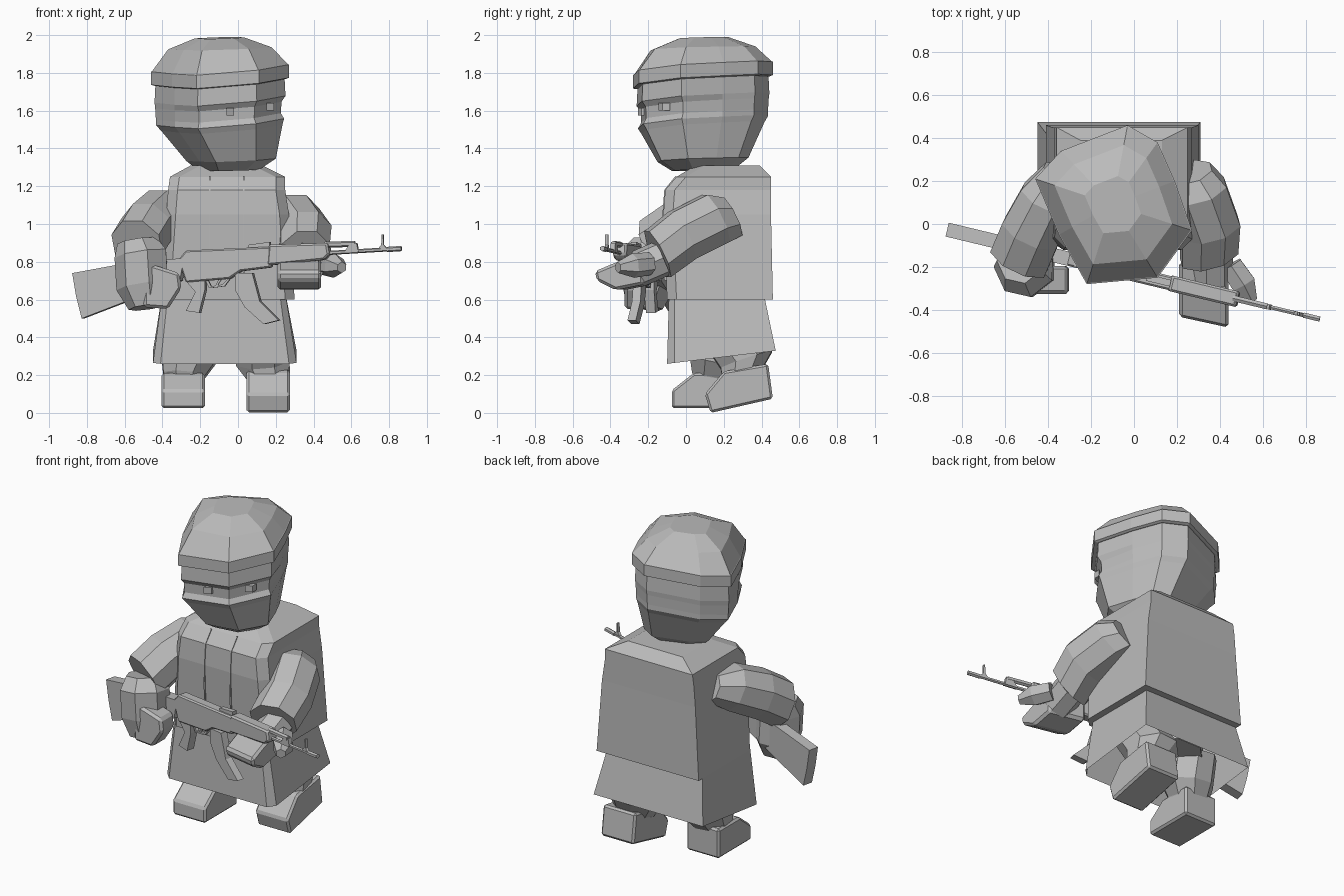
import bpy
import bmesh
import math
from mathutils import Vector

default_cube = bpy.data.objects.get("Cube")
if default_cube:
    bpy.data.objects.remove(default_cube, do_unlink=True)

# One plain clay material
clay = bpy.data.materials.new("plain_grey")
clay.use_nodes = True
clay.diffuse_color = (0.5, 0.5, 0.5, 1)
shader = next(n for n in clay.node_tree.nodes if n.type == "BSDF_PRINCIPLED")
shader.inputs["Base Color"].default_value = clay.diffuse_color


def finish(name, bm, bevel=0):
    """Turn a bmesh into a named, flat shaded object."""
    bmesh.ops.recalc_face_normals(bm, faces=bm.faces)
    mesh = bpy.data.meshes.new(name)
    bm.to_mesh(mesh)
    bm.free()
    mesh.materials.append(clay)
    obj = bpy.data.objects.new(name, mesh)
    bpy.context.scene.collection.objects.link(obj)
    if bevel:
        modifier = obj.modifiers.new("chamfer", "BEVEL")
        modifier.width = bevel
        modifier.segments = 1
    return obj


def loft(name, rings, bevel=0, open_start=False):
    """Skin a stack of equal rings and cap the ends."""
    bm = bmesh.new()
    loops = [[bm.verts.new(point) for point in ring] for ring in rings]
    for low, high in zip(loops, loops[1:]):
        for i in range(len(low)):
            j = (i + 1) % len(low)
            bm.faces.new((low[i], low[j], high[j], high[i]))
    if not open_start:
        bm.faces.new(loops[0])
    bm.faces.new(loops[-1])
    return finish(name, bm, bevel)


def prism(name, profile, place, bevel=0):
    """Extrude a flat profile; place(a, b, side) gives the position."""
    return loft(name, [[place(a, b, side) for a, b in profile]
                       for side in (-1, 1)], bevel)


def limb(name, stations, sides=8):
    """Low-poly tube through (x, y, z, radius) stations."""
    centres = [Vector(station[:3]) for station in stations]
    axis = (centres[-1] - centres[0]).normalized()
    helper = Vector((0, 0, 1)) if abs(axis.z) < 0.9 else Vector((0, 1, 0))
    u = axis.cross(helper).normalized()
    v = axis.cross(u)
    rings = []
    for centre, station in zip(centres, stations):
        ring = []
        for k in range(sides):
            angle = math.tau * (k + 0.5) / sides
            ring.append(centre + station[3] * (u * math.cos(angle) + v * math.sin(angle)))
        rings.append(ring)
    return loft(name, rings)


def box_ring(x_left, x_right, front, back, z, cut=0.05, tilt=0):
    """Rectangle with the two front corners cut off."""
    outline = ((x_left, back), (x_left, front + cut), (x_left + cut, front),
               (x_right - cut, front), (x_right, front + cut), (x_right, back))
    return [(x, y, z + tilt * (y - front)) for x, y in outline]


# Head and cap share one turned and tilted outline
OUTLINE = ((-0.36, 0.12), (-0.24, 0.25), (0.07, 0.37), (0.21, 0.29), (0.29, 0.11),
           (0.37, -0.12), (0.21, -0.34), (-0.12, -0.37), (-0.25, -0.14))
FACE_POINTS = (5, 6, 7)


def head_ring(scale, z, recess=1, shift=0, tilt=1):
    ring = []
    for i, (x, y) in enumerate(OUTLINE):
        s = scale * (recess if i in FACE_POINTS else 1)
        ring.append((-0.1 + shift + x * s, 0.09 + y * s,
                     z + tilt * 0.077 * (x + y) * s))
    return ring


loft("head", [head_ring(0.44, 1.285, shift=0.05, tilt=0.3),
              head_ring(0.65, 1.34, shift=0.06, tilt=0.5),
              head_ring(0.88, 1.51, shift=0.01),
              head_ring(0.93, 1.54),
              head_ring(0.93, 1.57, recess=0.95),
              head_ring(0.94, 1.63, recess=0.95),
              head_ring(0.95, 1.66),
              head_ring(0.93, 1.8)])
loft("cap_band", [head_ring(0.96, 1.75), head_ring(1, 1.755),
                  head_ring(1, 1.825), head_ring(0.96, 1.83)])
loft("cap_crown", [head_ring(0.99, 1.825), head_ring(0.75, 1.93, tilt=0.4),
                   head_ring(0.36, 1.985, tilt=0.4)])

# Eyes
for side, x, y, z in (("right", -0.04, -0.225, 1.595), ("left", 0.17, -0.115, 1.62)):
    prism(side + "_eye", ((-1, -1), (1, -1), (1, 1), (-1, 1)),
          lambda a, b, s: (x + a * 0.02, y + a * 0.01 + s * 0.02, z + b * 0.02))

# Torso vest and open skirt
loft("vest", [box_ring(-0.41, 0.3, -0.1, 0.46, 0.6),
              box_ring(-0.38, 0.27, -0.12, 0.45, 1.05),
              box_ring(-0.37, 0.25, -0.11, 0.45, 1.18),
              box_ring(-0.36, 0.25, -0.05, 0.45, 1.25),
              box_ring(-0.25, 0.13, 0.05, 0.39, 1.31)])
loft("skirt", [box_ring(-0.45, 0.31, -0.1, 0.475, 0.26, cut=0.04, tilt=0.12),
               box_ring(-0.4, 0.25, -0.09, 0.41, 0.64, cut=0.03)], open_start=True)

# Front fastening seams
for side, x in (("right", -0.15), ("left", 0.03)):
    prism(side + "_seam", ((-0.115, 0.7), (-0.125, 1.05), (-0.115, 1.18), (-0.055, 1.255),
                           (-0.04, 1.24), (-0.1, 1.17), (-0.1, 0.7)),
          lambda a, b, s: (x + s * 0.004, a, b))

# Sleeves
limb("right_sleeve", [(-0.34, 0.24, 1.09, 0.09), (-0.4, 0.12, 1.06, 0.14),
                      (-0.48, -0.04, 0.98, 0.15), (-0.535, -0.17, 0.89, 0.15)])
limb("left_sleeve", [(0.25, 0.24, 1.04, 0.12), (0.29, 0.16, 1.03, 0.15),
                     (0.355, -0.02, 0.94, 0.15), (0.35, -0.15, 0.84, 0.145)])

# Right glove: cuff, fist and fingers
limb("right_glove", [(-0.53, -0.17, 0.91, 0.11), (-0.51, -0.2, 0.84, 0.145),
                     (-0.5, -0.2, 0.67, 0.145), (-0.48, -0.22, 0.56, 0.1)], 7)
prism("right_fingers", ((-0.5, 0.56), (-0.37, 0.55), (-0.3, 0.66), (-0.31, 0.74), (-0.5, 0.8)),
      lambda a, b, s: (a, -0.26 + s * 0.065, b), bevel=0.015)

# Left glove: wrist, palm and thumb
limb("left_wrist", [(0.36, -0.12, 0.82, 0.1), (0.36, -0.26, 0.76, 0.1)], 7)
prism("left_palm", ((-0.2, 0.84), (-0.34, 0.8), (-0.46, 0.75), (-0.45, 0.7),
                    (-0.35, 0.65), (-0.2, 0.68)),
      lambda a, b, s: (0.325 + s * 0.115, a - s * 0.025, b), bevel=0.015)
limb("left_thumb", [(0.45, -0.19, 0.79, 0.06), (0.51, -0.28, 0.78, 0.065),
                    (0.55, -0.36, 0.77, 0.03)], 6)

# Trousers and boots
limb("hips", [(-0.07, 0.2, 0.6, 0.22), (-0.07, 0.2, 0.38, 0.22)])
for side, outer, x, y in (("right", -0.26, -0.285, 0.14), ("left", 0.13, 0.155, 0.3)):
    limb(side + "_leg", [(outer, 0.2, 0.45, 0.15), (outer, y + 0.02, 0.28, 0.155),
                         (x, y, 0.2, 0.12), (x, y, 0.15, 0.1)])
BOOTS = {
    "right": (-0.29, ((-0.075, 0.025), (0.25, 0.025), (0.25, 0.21), (0.04, 0.21), (-0.075, 0.12))),
    "left": (0.16, ((0.13, 0), (0.46, 0.075), (0.435, 0.26), (0.2, 0.22), (0.1, 0.1))),
}
for side, (x, profile) in BOOTS.items():
    prism(side + "_boot", profile, lambda a, b, s: (x + s * 0.114, a, b), bevel=0.012)


# Rifle: side profiles extruded across a slanted plane
def rifle_part(name, profile, half_width, bevel=0):
    return prism(name, profile, lambda x, z, s: (
        x + s * half_width * 0.24, -0.235 - 0.24 * x + s * half_width, z), bevel)


def rifle_tube(name, start, end, radius):
    return limb(name, [(x, -0.235 - 0.24 * x, z, radius) for x, z in (start, end)], 6)


rifle_part("rifle_stock", ((-0.87, 0.74), (-0.85, 0.62), (-0.82, 0.5), (-0.3, 0.7),
                           (-0.28, 0.82), (-0.6, 0.79)), 0.032)
rifle_part("rifle_receiver", ((-0.31, 0.81), (-0.27, 0.69), (-0.04, 0.71), (0.02, 0.75),
                              (0.18, 0.77), (0.18, 0.88), (-0.27, 0.86)), 0.032, 0.008)
rifle_part("rifle_grip", ((-0.28, 0.71), (-0.22, 0.64), (-0.27, 0.54), (-0.2, 0.53),
                          (-0.17, 0.65), (-0.17, 0.71)), 0.025)
rifle_part("rifle_magazine", ((-0.01, 0.74), (-0.01, 0.65), (0.04, 0.56), (0.14, 0.47),
                              (0.22, 0.49), (0.12, 0.59), (0.08, 0.74)), 0.022)
rifle_part("rifle_handguard", ((0.16, 0.78), (0.46, 0.81), (0.49, 0.84), (0.48, 0.9),
                               (0.17, 0.89)), 0.036, 0.01)
rifle_part("rifle_rear_sight", ((0.06, 0.87), (0.17, 0.88), (0.17, 0.905), (0.06, 0.89)), 0.015)
rifle_part("rifle_trigger", ((-0.1, 0.71), (-0.12, 0.67), (-0.11, 0.67), (-0.085, 0.71)), 0.006)
rifle_part("rifle_trigger_guard", ((-0.17, 0.7), (-0.15, 0.66), (-0.07, 0.67), (-0.04, 0.71),
                                   (-0.05, 0.71), (-0.08, 0.68), (-0.14, 0.67), (-0.155, 0.7)), 0.01)
rifle_part("rifle_front_sight", ((0.74, 0.865), (0.79, 0.87), (0.772, 0.89), (0.77, 0.945),
                                 (0.762, 0.945), (0.76, 0.89)), 0.008)
rifle_tube("rifle_barrel", (0.45, 0.845), (0.865, 0.87), 0.011)
rifle_tube("rifle_gas_tube", (0.46, 0.89), (0.62, 0.895), 0.016)
rifle_part("rifle_gas_block", ((0.56, 0.845), (0.64, 0.85), (0.63, 0.9), (0.59, 0.89)), 0.012)
rifle_tube("rifle_muzzle", (0.79, 0.865), (0.865, 0.87), 0.014)
